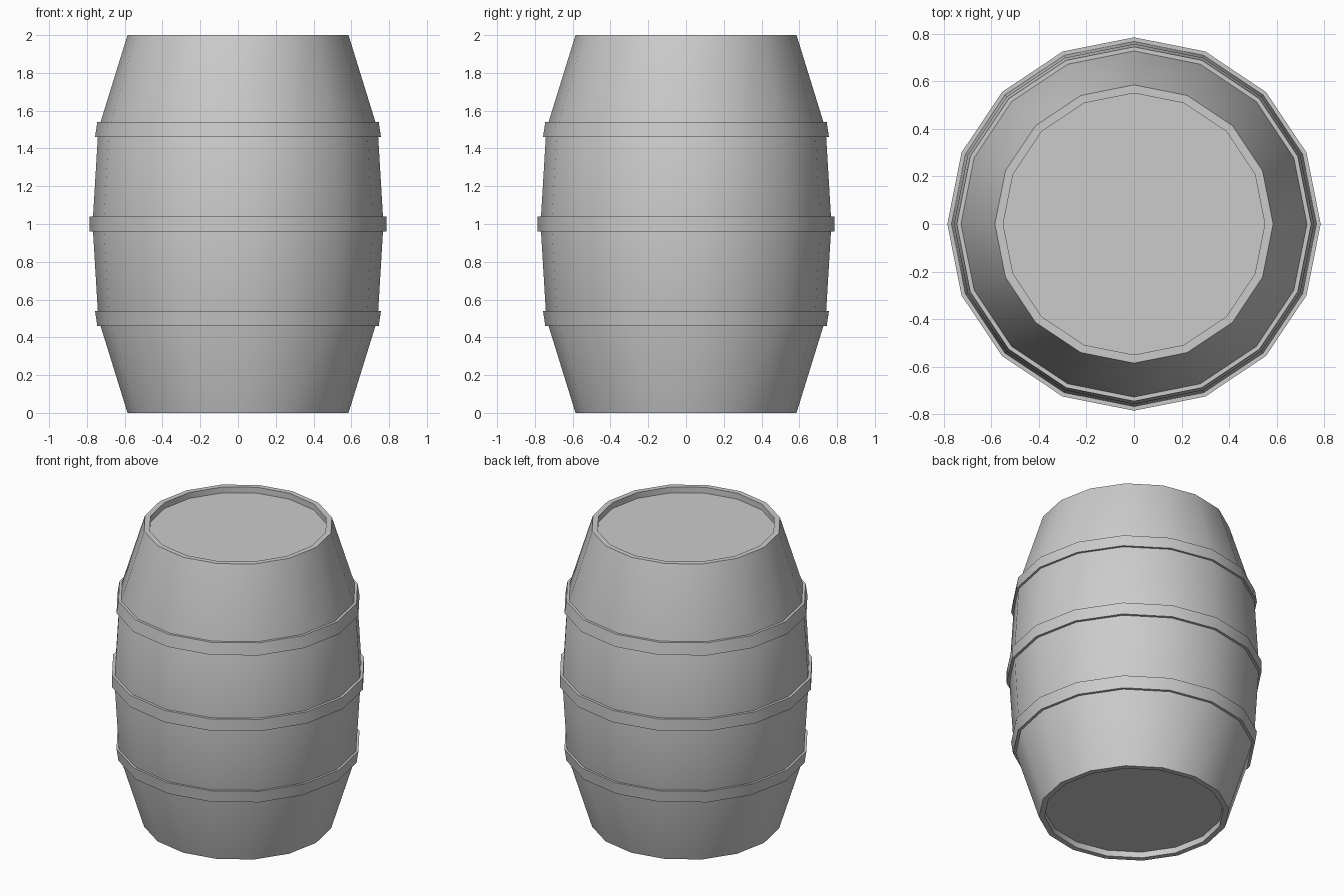
import bpy, bmesh, math

if "Cube" in bpy.data.objects:
    bpy.data.objects.remove(bpy.data.objects["Cube"])

SIDES = 16


def lathe(name, profile, closed=False):
    """Revolve (radius, z) points around z; open profiles get end caps."""
    bm = bmesh.new()
    rings = []
    for r, z in profile:
        rings.append([bm.verts.new((r * math.cos(2 * math.pi * i / SIDES),
                                    r * math.sin(2 * math.pi * i / SIDES), z))
                      for i in range(SIDES)])
    pairs = list(zip(rings, rings[1:]))
    if closed:
        pairs.append((rings[-1], rings[0]))
    else:
        bm.faces.new(rings[0])
        bm.faces.new(rings[-1])
    for a, b in pairs:
        for i in range(SIDES):
            j = (i + 1) % SIDES
            bm.faces.new((a[i], a[j], b[j], b[i]))
    bmesh.ops.recalc_face_normals(bm, faces=bm.faces)
    mesh = bpy.data.meshes.new(name)
    bm.to_mesh(mesh)
    bm.free()
    obj = bpy.data.objects.new(name, mesh)
    bpy.context.collection.objects.link(obj)
    # smooth round the barrel, sharp at the rims
    bpy.ops.object.select_all(action='DESELECT')
    obj.select_set(True)
    bpy.context.view_layer.objects.active = obj
    bpy.ops.object.shade_smooth_by_angle(angle=math.radians(30))
    return obj


# Barrel body with recessed heads at both ends
half = [(0.55, 0.04), (0.55, 0.0), (0.585, 0.0), (0.74, 0.5)]
profile = half + [(0.77, 1.0)] + [(r, 2 - z) for r, z in reversed(half)]
lathe("barrel_body", profile)


def hoop(name, z, r_low, r_high):
    lathe(name, [(0.71, z - 0.04), (r_low, z - 0.04),
                 (r_high, z + 0.04), (0.71, z + 0.04)], closed=True)


# Three metal hoops
hoop("lower_hoop", 0.5, 0.745, 0.757)
hoop("middle_hoop", 1.0, 0.785, 0.785)
hoop("upper_hoop", 1.5, 0.757, 0.745)
